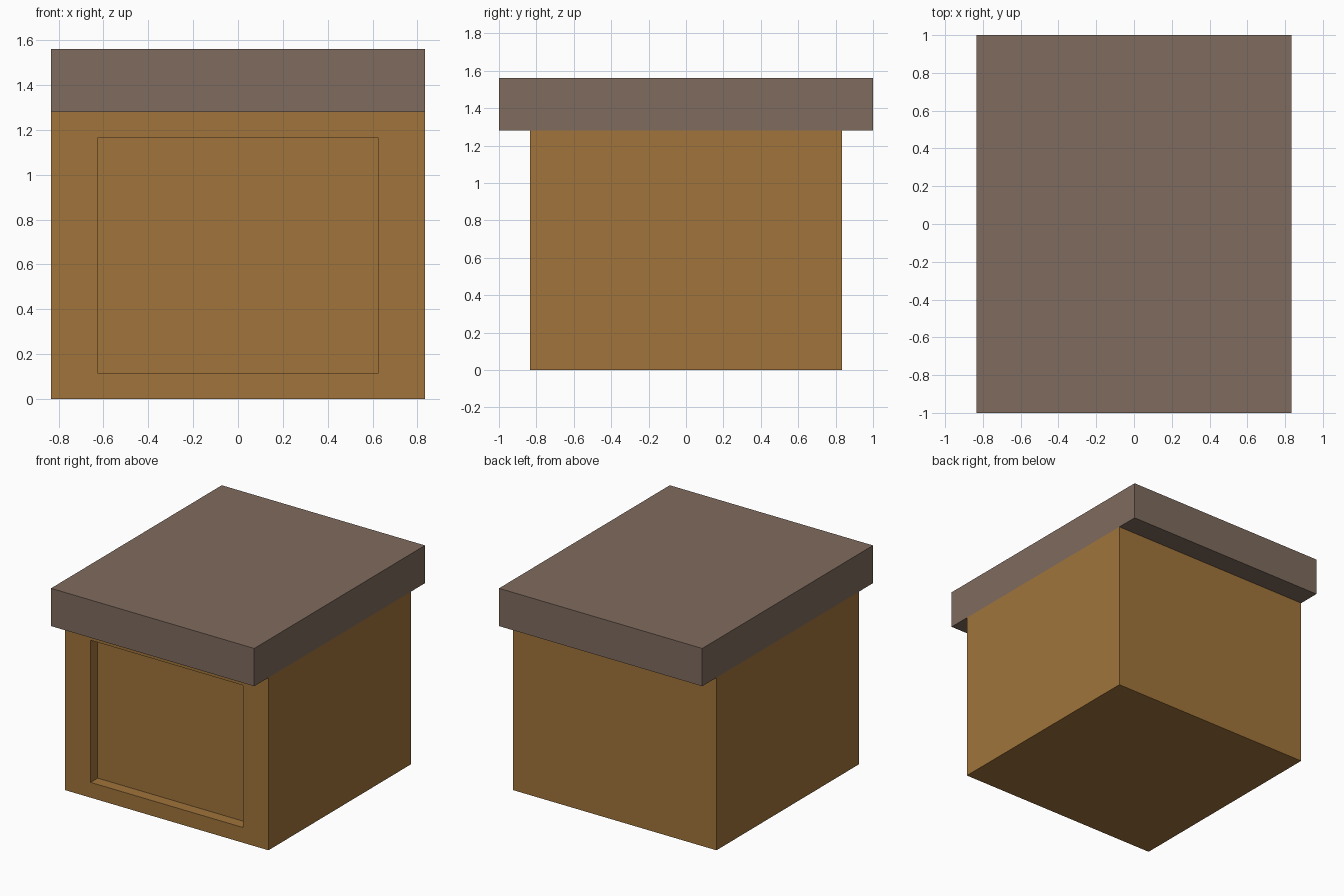
import bpy, bmesh
from mathutils import Vector

if "Cube" in bpy.data.objects:
    bpy.data.objects.remove(bpy.data.objects["Cube"])


def material(name, srgb):
    mat = bpy.data.materials.new(name)
    lin = [((c / 255 + 0.055) / 1.055) ** 2.4 for c in srgb]
    mat.diffuse_color = (*lin, 1)
    mat.use_nodes = True
    mat.node_tree.nodes["Principled BSDF"].inputs["Base Color"].default_value = mat.diffuse_color
    return mat


def box(name, size, z0, mat):
    """Box centred on x and y with its base at z0; returns object and bmesh."""
    bm = bmesh.new()
    bmesh.ops.create_cube(bm, size=1)
    for v in bm.verts:
        v.co = Vector((v.co.x * size[0], v.co.y * size[1], (v.co.z + 0.5) * size[2] + z0))
    mesh = bpy.data.meshes.new(name)
    mesh.materials.append(mat)
    obj = bpy.data.objects.new(name, mesh)
    bpy.context.collection.objects.link(obj)
    return obj, bm


WIDTH, DEPTH, BODY_H, LID_H = 1.667, 1.667, 1.28, 0.28
wood = material("golden_wood", (160, 116, 59))
cover = material("grey_brown", (127, 107, 94))

# Body with a recessed front panel
body, bm = box("body", (WIDTH, DEPTH, BODY_H), 0, wood)
bm.normal_update()
front = next(f for f in bm.faces if f.normal.y < -0.9)
bmesh.ops.inset_individual(bm, faces=[front], thickness=0.16)
for v in front.verts:
    v.co.x = 0.625 if v.co.x > 0 else -0.625
panel = bmesh.ops.extrude_discrete_faces(bm, faces=[front])["faces"][0]
bmesh.ops.translate(bm, verts=panel.verts, vec=(0, 0.083, 0))
bmesh.ops.recalc_face_normals(bm, faces=bm.faces)
bm.to_mesh(body.data)
bm.free()

# Lid overhanging front and back
lid, bm = box("lid", (WIDTH, 2.0, LID_H), BODY_H, cover)
bm.to_mesh(lid.data)
bm.free()
